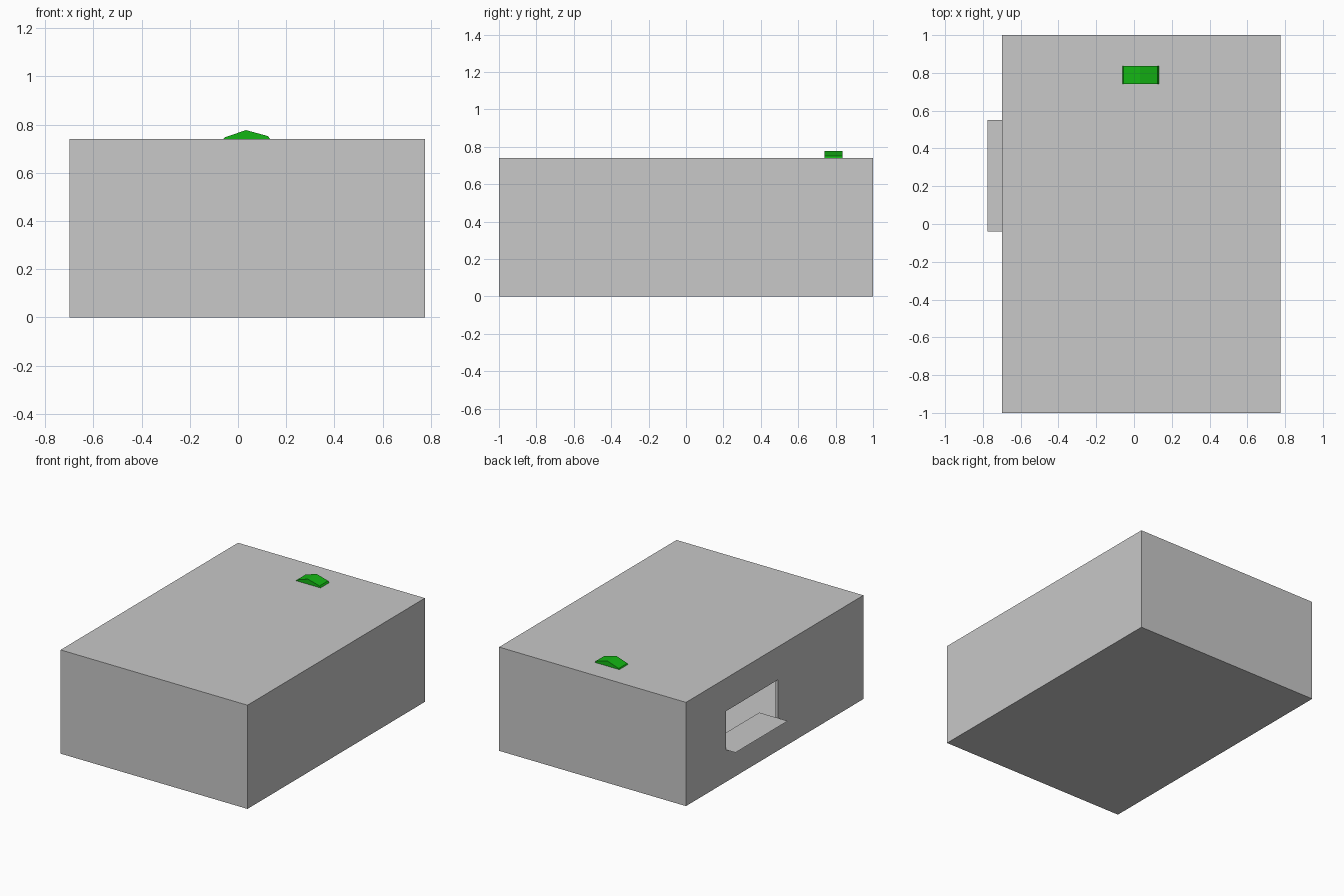
import bpy

if "Cube" in bpy.data.objects:
    bpy.data.objects.remove(bpy.data.objects["Cube"])


def material(name, color):
    mat = bpy.data.materials.new(name)
    mat.use_nodes = True
    mat.diffuse_color = color
    mat.node_tree.nodes["Principled BSDF"].inputs["Base Color"].default_value = color
    return mat


def mesh_object(name, verts, faces, mat):
    mesh = bpy.data.meshes.new(name)
    mesh.from_pydata(verts, [], faces)
    mesh.materials.append(mat)
    obj = bpy.data.objects.new(name, mesh)
    bpy.context.collection.objects.link(obj)
    return obj


def prism(name, profile, y0, y1, mat):
    """Extrude a counter-clockwise (x, z) profile from y0 back to y1."""
    n = len(profile)
    verts = [(x, y, z) for y in (y0, y1) for x, z in profile]
    faces = [tuple(range(n)), tuple(reversed(range(n, 2 * n)))]
    faces += [(i, i + n, (i + 1) % n + n, (i + 1) % n) for i in range(n)]
    return mesh_object(name, verts, faces, mat)


def box(name, x0, x1, y0, y1, z0, z1, mat):
    return prism(name, [(x0, z0), (x1, z0), (x1, z1), (x0, z1)], y0, y1, mat)


def cut(obj, cutter):
    mod = obj.modifiers.new("cut", "BOOLEAN")
    mod.operation = "DIFFERENCE"
    mod.solver = "EXACT"
    mod.object = cutter
    bpy.context.view_layer.objects.active = obj
    bpy.ops.object.modifier_apply(modifier=mod.name)
    bpy.data.objects.remove(cutter)


grey = material("light grey", (0.58, 0.58, 0.58, 1))
green = material("green", (0.007, 0.47, 0.007, 1))

LEFT, RIGHT, TOP, WALL = -0.70, 0.775, 0.74, 0.02
SILL, HEAD, WIN_FRONT, WIN_BACK = 0.23, 0.505, -0.04, 0.55

# Hollow building with a serving hatch in its side
building = box("building", LEFT, RIGHT, -1, 1, 0, TOP, grey)
cut(building, box("room_cutter", LEFT + WALL, RIGHT - WALL, -1 + WALL, 1 - WALL,
                  WALL, TOP - WALL, grey))
cut(building, box("hatch_cutter", LEFT - 0.1, LEFT + 0.1, WIN_FRONT, WIN_BACK,
                  SILL, HEAD, grey))

# Paper-thin counter through the hatch
mesh_object("hatch_counter",
            [(-0.775, WIN_FRONT, SILL), (-0.55, WIN_FRONT, SILL),
             (-0.55, WIN_BACK, SILL), (-0.775, WIN_BACK, SILL)],
            [(0, 1, 2, 3)], grey)

# Small ridged cap on the roof
prism("roof_cap", [(-0.06, TOP), (0.133, TOP), (0.125, 0.752), (0.033, 0.777),
                   (-0.055, 0.747)], 0.74, 0.837, green)
